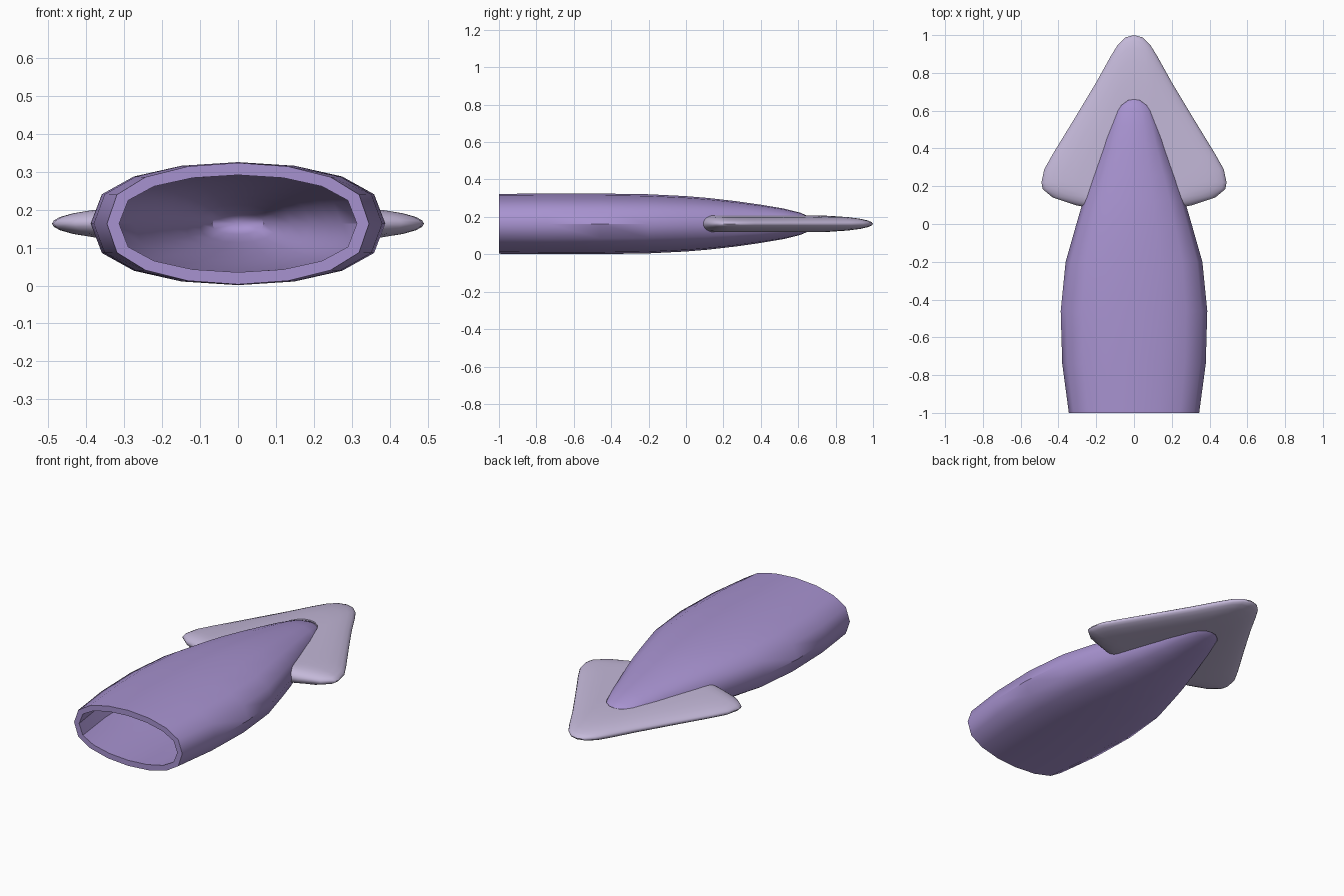
import bpy, bmesh, math

if "Cube" in bpy.data.objects:
    bpy.data.objects.remove(bpy.data.objects["Cube"])

CZ = 0.163      # height of the centre line
SIDES = 16
WALL = 0.032


def material(name, rgb):
    m = bpy.data.materials.new(name)
    m.diffuse_color = (*rgb, 1)
    m.use_nodes = True
    m.node_tree.nodes["Principled BSDF"].inputs["Base Color"].default_value = m.diffuse_color
    return m


def finish(bm, name, mat, angle):
    bmesh.ops.remove_doubles(bm, verts=bm.verts, dist=1e-5)
    bmesh.ops.recalc_face_normals(bm, faces=bm.faces)
    me = bpy.data.meshes.new(name)
    bm.to_mesh(me)
    bm.free()
    me.materials.append(mat)
    ob = bpy.data.objects.new(name, me)
    bpy.context.collection.objects.link(ob)
    bpy.ops.object.select_all(action='DESELECT')
    ob.select_set(True)
    bpy.context.view_layer.objects.active = ob
    bpy.ops.object.shade_smooth_by_angle(angle=math.radians(angle))
    return ob


purple = material("purple", (0.39, 0.29, 0.63))
pale = material("pale lilac", (0.55, 0.48, 0.69))

# Hollow body: (y, half width, half height), open at the front
profile = [(-1, .345, .160), (-.74, .380, .162), (-.46, .388, .162),
           (-.2, .362, .158), (0, .305, .148), (.12, .270, .138),
           (.26, .222, .122), (.4, .172, .102), (.52, .134, .082),
           (.61, .100, .060), (.665, .055, .036)]
inner = [(min(y, y - .01) if y > -1 else y, w - WALL, h - WALL)
         for y, w, h in profile[:-1]]

bm = bmesh.new()


def ring(y, w, h):
    vs = []
    for i in range(SIDES):
        a = 2 * math.pi * i / SIDES
        c = math.cos(a)
        z = math.copysign(abs(c) ** 0.77, c) if abs(c) > 1e-6 else 0
        vs.append(bm.verts.new((w * math.sin(a), y, CZ + h * z)))
    return vs


def bridge(a, b):
    for i in range(SIDES):
        j = (i + 1) % SIDES
        bm.faces.new((a[i], a[j], b[j], b[i]))


def cap(r, y):
    tip = bm.verts.new((0, y, CZ))
    for i in range(SIDES):
        bm.faces.new((r[i], r[(i + 1) % SIDES], tip))


rings = [ring(*p) for p in reversed(inner)] + [ring(*p) for p in profile]
for a, b in zip(rings, rings[1:]):
    bridge(a, b)
cap(rings[0], .635)
cap(rings[-1], .685)
finish(bm, "body", purple, 40)

# Arrowhead fin: rounded sections from the body wall out to the rim
rim = [(.262, .09), (.31, .10), (.43, .14), (.484, .185), (.490, .22),
       (.475, .29), (.43, .37), (.32, .55), (.20, .75), (.125, .885),
       (.085, .95), (.045, .988), (0, 1.0)]
root = [(.245, .15), (.243, .16), (.235, .18), (.225, .21), (.215, .235),
        (.20, .27), (.185, .31), (.145, .43), (.112, .53), (.085, .60),
        (.065, .63), (.03, .655), (0, .66)]
STEPS = [0, .3, .6, .8, .92, .98, 1]

bm = bmesh.new()
for sx in (1, -1):
    loops = []
    for (rx, ry), (ox, oy) in zip(root, rim):
        path = [(s, 1) for s in STEPS] + [(s, -1) for s in reversed(STEPS[:-1])]
        loops.append([bm.verts.new((sx * (rx + (ox - rx) * s), ry + (oy - ry) * s,
                                    CZ + side * .045 * math.sqrt(1 - s * s)))
                      for s, side in path])
    for a, b in zip(loops, loops[1:]):
        for i in range(len(a) - 1):
            bm.faces.new((a[i], a[i + 1], b[i + 1], b[i]))
        bm.faces.new((a[-1], a[0], b[0], b[-1]))
    bm.faces.new(loops[0])
finish(bm, "tail_fin", pale, 60)
